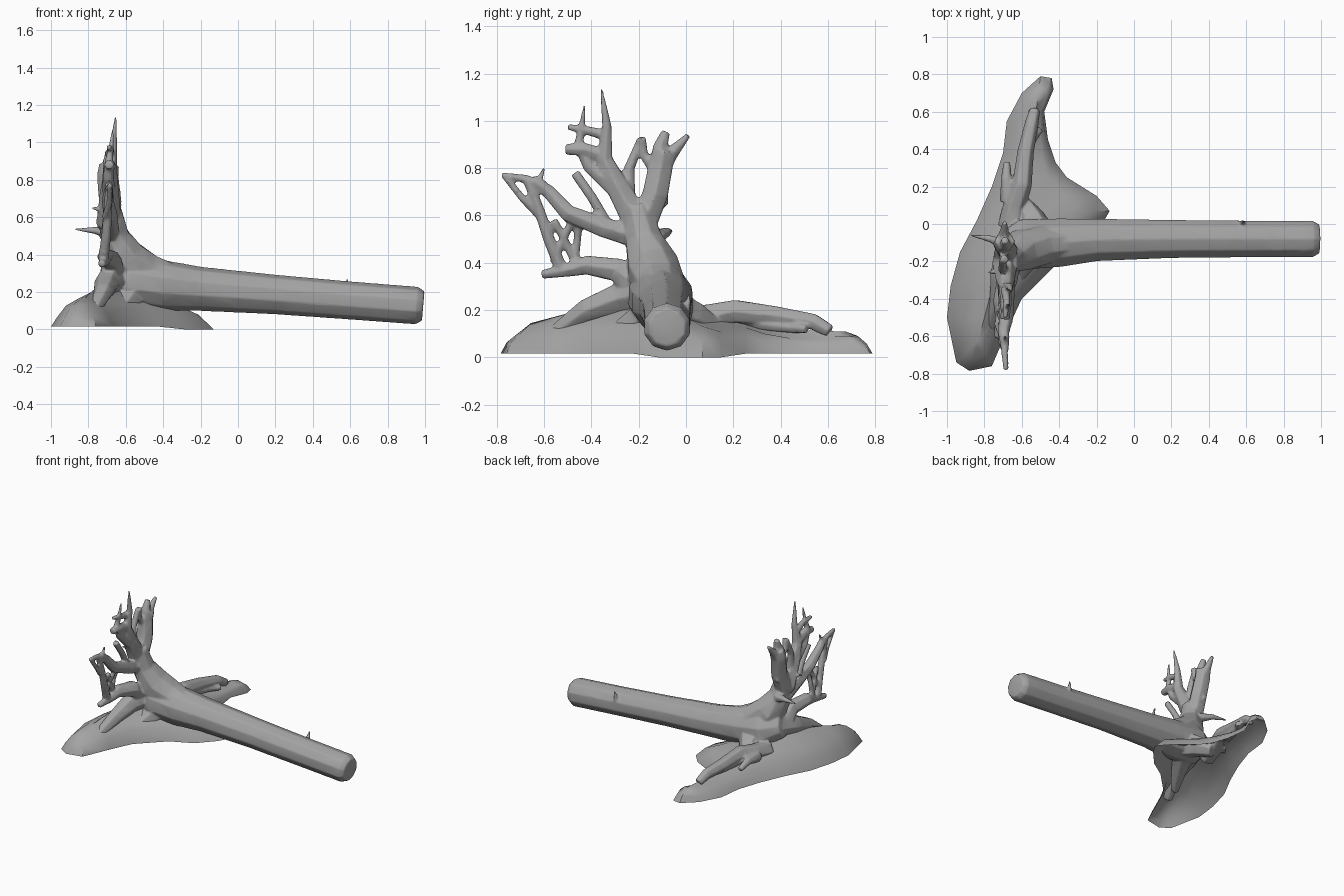
import bpy
import bmesh
import math
import random
from mathutils import Vector

random.seed(4)
default_cube = bpy.data.objects.get("Cube")
if default_cube:
    bpy.data.objects.remove(default_cube, do_unlink=True)

# One weathered grey for wood and soil
grey = bpy.data.materials.new("weathered_grey")
grey.use_nodes = True
colour = (0.37, 0.37, 0.37, 1)
grey.diffuse_color = colour
grey.node_tree.nodes["Principled BSDF"].inputs["Base Color"].default_value = colour

wood_parts = []


def make_object(name, bm):
    bmesh.ops.remove_doubles(bm, verts=bm.verts, dist=0.0005)
    bmesh.ops.recalc_face_normals(bm, faces=bm.faces)
    mesh = bpy.data.meshes.new(name)
    bm.to_mesh(mesh)
    bm.free()
    mesh.materials.append(grey)
    obj = bpy.data.objects.new(name, mesh)
    bpy.context.collection.objects.link(obj)
    return obj


def select_only(objects):
    bpy.ops.object.select_all(action="DESELECT")
    for obj in objects:
        obj.select_set(True)
    bpy.context.view_layer.objects.active = objects[0]


def bridge(bm, lower, upper):
    count = len(lower)
    for i in range(count):
        j = (i + 1) % count
        bm.faces.new((lower[i], lower[j], upper[j], upper[i]))


def tube(name, points, radii, sides=6, guide=(1, 0, 0)):
    """Sweep a polygon with a changing radius along a path."""
    bm = bmesh.new()
    points = [Vector(p) for p in points]
    rings = []
    for k, point in enumerate(points):
        ahead = points[min(k + 1, len(points) - 1)]
        behind = points[max(k - 1, 0)]
        tangent = (ahead - behind).normalized()
        across = tangent.cross(Vector(guide)).normalized()
        other = tangent.cross(across)
        ring = []
        for s in range(sides):
            a = math.tau * (s + 0.5) / sides
            offset = across * math.cos(a) + other * math.sin(a)
            ring.append(bm.verts.new(point + offset * radii[k]))
        rings.append(ring)
    for lower, upper in zip(rings, rings[1:]):
        bridge(bm, lower, upper)
    bm.faces.new(rings[0])
    bm.faces.new(rings[-1])
    wood_parts.append(make_object(name, bm))


def root(name, thick, thin, *path, x=-0.69, x_end=None):
    """A tapering root in the upright root plate; path holds (y, z) pairs."""
    x_end = x if x_end is None else x_end
    last = len(path) - 1
    points, radii = [], []
    for k, (y, z) in enumerate(path):
        t = k / last
        wobble = random.uniform(-0.012, 0.012) if 0 < k < last else 0
        points.append((x + (x_end - x) * t + wobble, y, z))
        radii.append(thick + (thin - thick) * t)
    tube(name, points, radii)


# Fallen trunk with a blunt chamfered end and a tapered base
tube("trunk",
     [(-0.72, -0.13, 0.3), (-0.6, -0.11, 0.26), (-0.4, -0.1, 0.235), (-0.2, -0.085, 0.217),
      (0.2, -0.08, 0.187), (0.6, -0.08, 0.155), (0.955, -0.08, 0.128), (0.99, -0.08, 0.125)],
     [0.07, 0.14, 0.135, 0.118, 0.106, 0.102, 0.101, 0.08], sides=10, guide=(0, 0, 1))
tube("trunk_twig", [(0.58, 0, 0.2), (0.58, 0.01, 0.24), (0.585, 0.015, 0.275)], [0.02, 0.012, 0.003])

# Flare where the trunk turns up into the root plate
tube("trunk_flare",
     [(-0.3, -0.1, 0.25), (-0.48, -0.11, 0.3), (-0.6, -0.14, 0.38),
      (-0.66, -0.18, 0.5), (-0.68, -0.21, 0.64)],
     [0.08, 0.11, 0.115, 0.082, 0.06], sides=8, guide=(0, 1, 0))

# Tall upright roots
root("tall_root", .07, .006, (-.2, .56), (-.29, .72), (-.345, .84), (-.335, .98), (-.358, 1.135), x_end=-.655)
root("tall_root_fork", .04, .006, (-.31, .72), (-.41, .81), (-.455, .9), (-.44, .98), (-.43, 1.065), x_end=-.67)
root("tall_root_link", .026, .014, (-.34, .94), (-.42, .96), (-.5, .975))
root("tall_root_spur", .035, .026, (-.34, .85), (-.43, .88), (-.51, .88))
root("rear_root", .065, .055, (-.19, .54), (-.13, .69), (-.105, .82), (-.09, .88))
root("rear_root_left_fork", .05, .02, (-.1, .82), (-.11, .89), (-.085, .955))
root("rear_root_right_fork", .05, .012, (-.1, .82), (-.055, .87), (.01, .94))
root("rear_loop", .03, .02, (-.24, .64), (-.24, .8), (-.19, .92), x_end=-.7)
root("rear_loop_return", .022, .022, (-.19, .93), (-.18, .86), (-.13, .78))
root("rear_spur", .035, .006, (-.13, .64), (-.09, .66), (-.085, .72))
root("back_spike", .035, .006, (-.12, .51), (-.08, .53), (-.06, .535), x=-.68, x_end=-.87)
root("back_spur", .035, .006, (-.24, .6), (-.25, .64), (-.26, .65), x=-.68, x_end=-.78)

# Side roots forming an open lattice
root("side_root", .055, .025, (-.18, .5), (-.35, .55), (-.5, .61), (-.58, .7), (-.65, .75))
root("side_root_tip", .025, .014, (-.6, .725), (-.68, .755), (-.78, .77), x_end=-.685)
root("side_root_thorn", .018, .006, (-.63, .73), (-.6, .8))
root("side_drop", .022, .03, (-.67, .75), (-.62, .62), (-.58, .5), (-.53, .38), x_end=-.72)
root("side_loop", .014, .02, (-.77, .77), (-.69, .67), (-.62, .6), x=-.685, x_end=-.71)
root("lower_side_root", .07, .02, (-.17, .26), (-.29, .37), (-.42, .39), (-.5, .37), (-.61, .35), x=-.67, x_end=-.73)
root("upper_brace", .022, .024, (-.47, .78), (-.4, .68), (-.33, .56))
for k, (top, foot) in enumerate([(-.48, -.56), (-.45, -.47), (-.56, -.47)]):
    root("lattice_strand_%d" % (k + 1), .018, .018, (top, .58), ((top + foot) / 2, .5), (foot, .4),
         x=-.69, x_end=-.72)

# Buttress roots gripping the soil
root("front_buttress", .09, .035, (-.14, .28), (-.28, .25), (-.42, .2), (-.56, .1), x=-.65, x_end=-.77)
root("low_buttress", .09, .03, (-.12, .2), (-.24, .13), (-.38, .05), x=-.55, x_end=-.68)
root("inner_buttress", .1, .05, (-.08, .21), (.03, .17), (.12, .12), x=-.5, x_end=-.6)
root("ground_root", .07, .03, (-.02, .15), (.1, .17), (.21, .195), (.38, .175), (.54, .15), (.61, .11),
     x=-.66, x_end=-.53)
root("ground_root_fork", .035, .02, (.2, .18), (.32, .14), (.45, .125), (.51, .12), x=-.64, x_end=-.5)
root("ground_root_stub", .04, .02, (.12, .16), (.24, .17), (.33, .14), x=-.68, x_end=-.68)

# Fuse the wood into one continuous, lightly faceted skin
select_only(wood_parts)
bpy.ops.object.join()
tree = wood_parts[0]
tree.name = "trunk_and_roots"
skin = tree.modifiers.new("fuse", "REMESH")
skin.mode = "VOXEL"
skin.voxel_size = 0.007
soften = tree.modifiers.new("soften", "SMOOTH")
soften.iterations = 3
simplify = tree.modifiers.new("simplify", "DECIMATE")
simplify.ratio = 0.12
for modifier in (skin, soften, simplify):
    bpy.ops.object.modifier_apply(modifier=modifier.name)
tree.data.materials.clear()
tree.data.materials.append(grey)
bpy.ops.object.shade_smooth_by_angle(angle=math.radians(50))

# Soil mound: an open shell rising from an irregular outline to a ridge
outline = [(-.88, -.785), (-.95, -.74), (-1, -.5), (-.98, -.33), (-.93, -.15), (-.84, .02),
           (-.76, .2), (-.7, .38), (-.68, .55), (-.6, .7), (-.5, .79), (-.44, .78), (-.43, .72),
           (-.48, .6), (-.46, .45), (-.42, .33), (-.36, .25), (-.2, .15), (-.13, .07), (-.17, 0),
           (-.28, -.12), (-.42, -.22), (-.6, -.4), (-.67, -.55), (-.76, -.76)]
ridge = [(-.83, -.62, .15), (-.78, -.42, .21), (-.7, -.15, .23), (-.62, .1, .17),
         (-.58, .35, .12), (-.52, .63, .11)]


def ridge_point(y):
    y = min(max(y, ridge[0][1]), ridge[-1][1])
    for a, b in zip(ridge, ridge[1:]):
        if y <= b[1]:
            return Vector(a).lerp(Vector(b), (y - a[1]) / (b[1] - a[1]))


soil = bmesh.new()
levels = []
# Each step: distance towards the ridge, height on the back, height on the trunk side
for inward, back, front in ((0, 0, 0), (.16, .34, .46), (.4, .64, .68), (.7, .88, .86), (1, 1, 1)):
    ring = []
    for x, y in outline:
        base = Vector((x, y, 0.0 if x > -0.3 else 0.015))
        crest = ridge_point(y)
        spot = base.lerp(crest, inward)
        spot.z = base.z + (crest.z - base.z) * (front if x > crest.x else back)
        if 0 < inward < 1:
            spot.z += random.uniform(-0.012, 0.012)
        ring.append(soil.verts.new(spot))
    levels.append(ring)
for lower, upper in zip(levels, levels[1:]):
    bridge(soil, lower, upper)
select_only([make_object("soil_mound", soil)])
bpy.ops.object.shade_smooth_by_angle(angle=math.radians(45))
